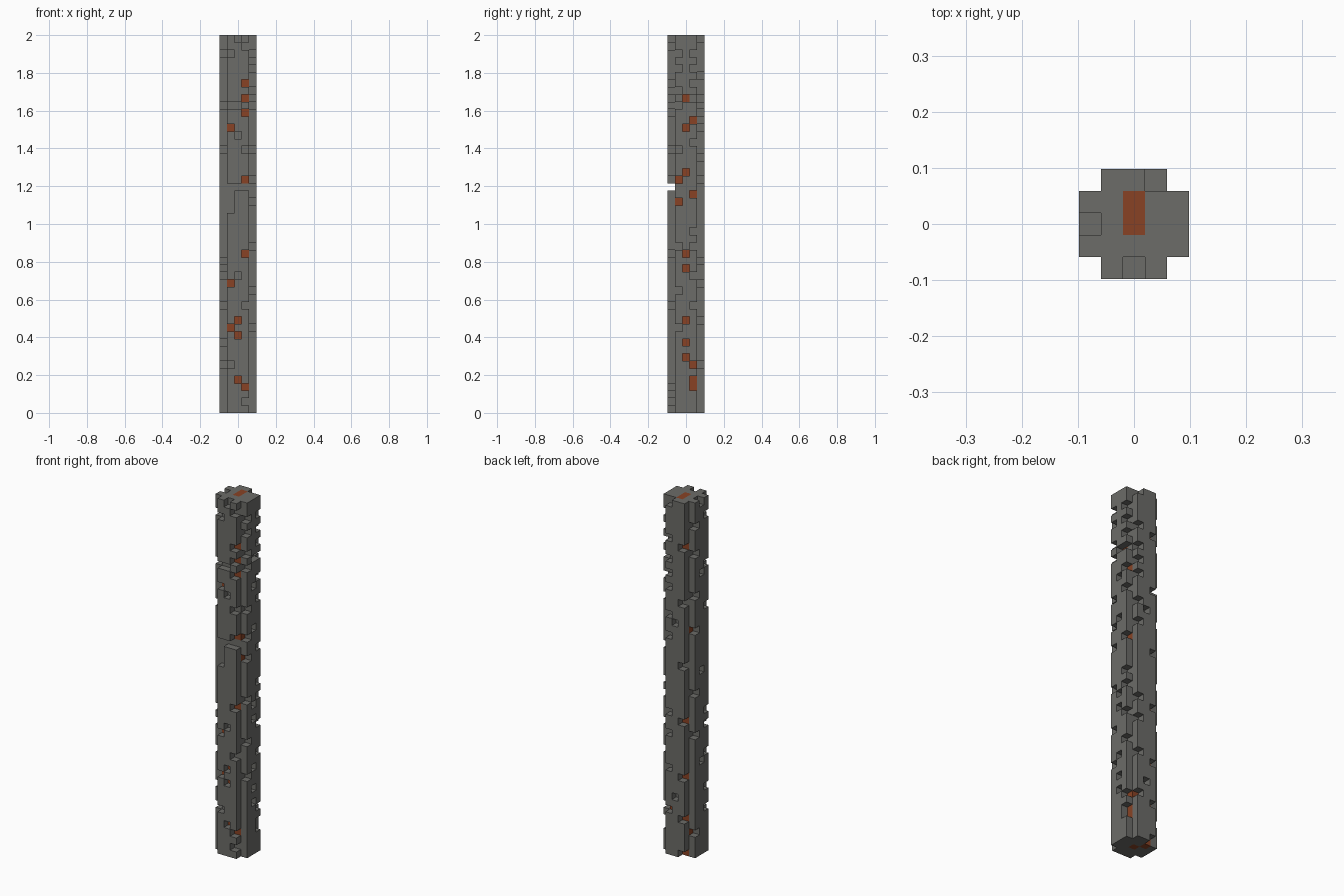
import bpy
import bmesh
from mathutils import Vector

ROWS = 51
CELL = 2 / ROWS

default_cube = bpy.data.objects.get("Cube")
if default_cube:
    bpy.data.objects.remove(default_cube, do_unlink=True)


def make_material(name, colour):
    material = bpy.data.materials.new(name)
    material.use_nodes = True
    material.diffuse_color = colour
    shader = material.node_tree.nodes["Principled BSDF"]
    shader.inputs["Base Color"].default_value = colour
    shader.inputs["Roughness"].default_value = 0.9
    return material


stone = make_material("dark grey stone", (0.15, 0.15, 0.14, 1))
ember = make_material("burnt orange", (0.25, 0.055, 0.018, 1))

# Each rib is three cells wide. For every column across it: the rows of
# plain pits, then the rows of pits that expose an orange core cell.
RIBS = {
    "front_rib": ((0, -1), {
        -1: ([48, 41, 30, 29, 28, 27, 6], [38, 17, 11]),
        0: ([50, 41, 37, 30, 18], [12, 10, 4]),
        1: ([49, 35, 30, 14, 1], [44, 42, 40, 31, 21, 3]),
    }),
    "right_side_rib": ((1, 0), {
        -1: ([48, 46, 43, 41, 35, 22, 16, 11], [31, 28]),
        0: ([], [42, 38, 32, 21, 19, 12, 9, 7]),
        1: ([48, 46, 44, 42, 36, 24, 22, 18, 14], [39, 29, 6, 4, 3]),
    }),
    "back_rib": ((0, 1), {
        -1: ([36, 27], [44, 19, 11, 5, 0]),
        0: ([33, 8], []),
        1: ([50, 45, 42, 40, 38, 34, 31, 20, 17, 12, 6], []),
    }),
    "left_side_rib": ((-1, 0), {
        -1: ([48, 41, 35, 20, 18, 14, 9, 6], []),
        0: ([50, 40, 26, 13], []),
        1: ([47, 43, 37, 23, 17], [32, 3]),
    }),
}


def cell_at(direction, across, depth, row):
    """Cell position for a column of a rib at a given depth from the axis."""
    dx, dy = direction
    return (dx * depth + abs(dy) * across, dy * depth + abs(dx) * across, row)


# Solid core, with orange at the middle of both ends
span = (-1, 0, 1)
parts = {"core": {(x, y, row) for x in span for y in span for row in range(ROWS)}}
orange_cells = {(0, 0, 0), (0, 0, ROWS - 1), (0, 1, ROWS - 1)}

# Four ribs, each eroded by its pits
for name, (direction, columns) in RIBS.items():
    cells = set()
    for across, (plain, glowing) in columns.items():
        pits = set(plain + glowing)
        cells |= {cell_at(direction, across, 2, row)
                  for row in range(ROWS) if row not in pits}
        orange_cells |= {cell_at(direction, across, 1, row) for row in glowing}
    parts[name] = cells

solid = set().union(*parts.values())


def exposed_faces(cell):
    """Yield the corner points of each side that has no neighbour."""
    centre = Vector(cell) + Vector((0, 0, 0.5))
    for axis in range(3):
        for sign in (-1, 1):
            normal = Vector((0, 0, 0))
            normal[axis] = sign
            if tuple(int(c + n) for c, n in zip(cell, normal)) in solid:
                continue
            side = Vector((0, 0, 0))
            side[(axis + 1) % 3] = 1
            up = normal.cross(side)
            middle = centre + normal / 2
            yield [(middle + (side * a + up * b) / 2) * CELL
                   for a, b in ((-1, -1), (1, -1), (1, 1), (-1, 1))]


def build_part(name, cells):
    bm = bmesh.new()
    for cell in sorted(cells):
        for corners in exposed_faces(cell):
            face = bm.faces.new([bm.verts.new(point) for point in corners])
            face.material_index = int(cell in orange_cells)
    bmesh.ops.remove_doubles(bm, verts=bm.verts, dist=CELL / 100)
    mesh = bpy.data.meshes.new(name)
    bm.to_mesh(mesh)
    bm.free()
    mesh.materials.append(stone)
    mesh.materials.append(ember)
    part = bpy.data.objects.new(name, mesh)
    bpy.context.collection.objects.link(part)


for part_name, part_cells in parts.items():
    build_part(part_name, part_cells)
